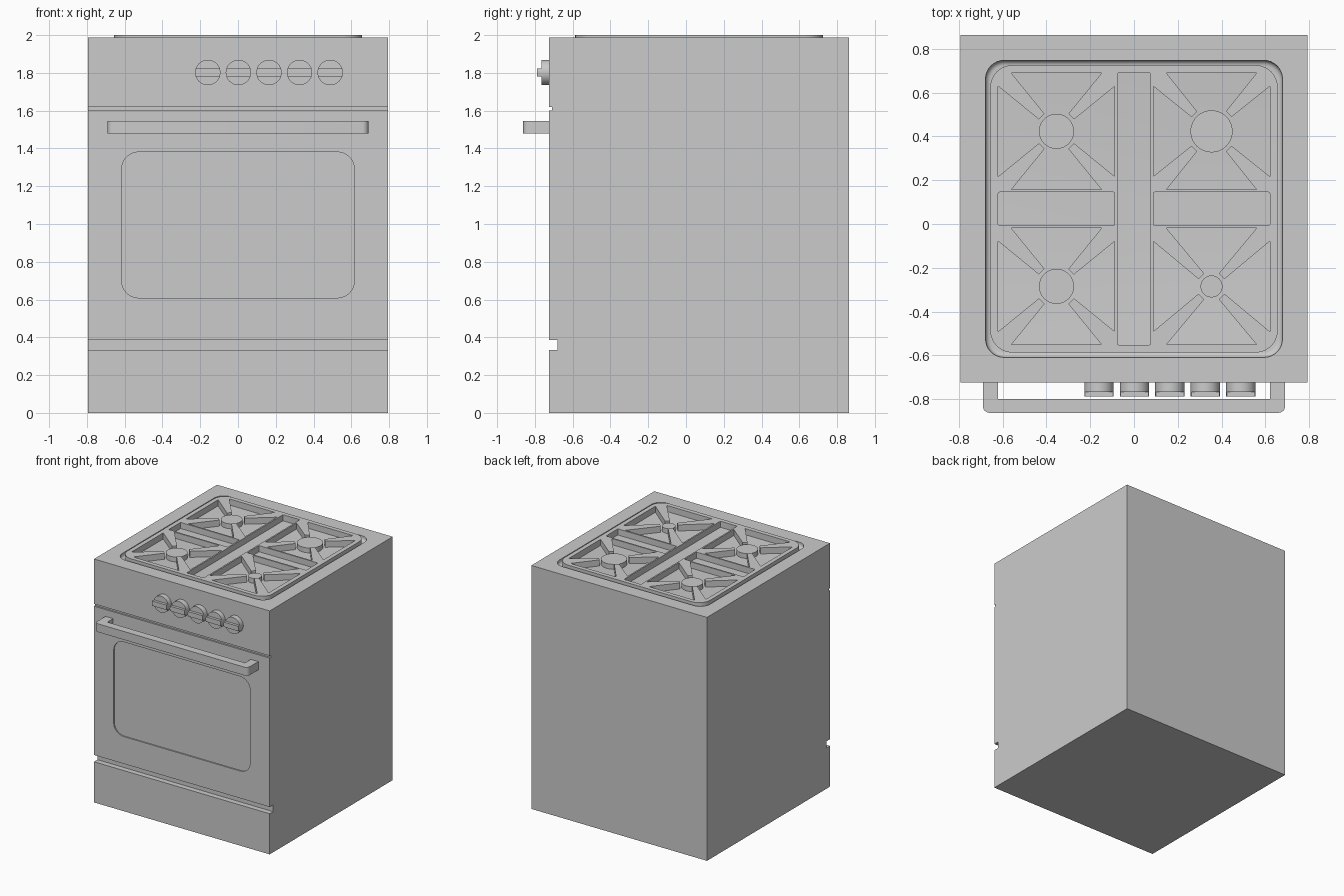
import bpy, bmesh, math
from mathutils import Vector

if "Cube" in bpy.data.objects:
    bpy.data.objects.remove(bpy.data.objects["Cube"])

HALF, TOP, FRONT, BACK = 0.793, 1.987, -0.724, 0.862
HOB_Y, FLOOR = 0.069, 1.95


def arc(cx, cy, r, a0, a1, n):
    return [(cx + r * math.cos(math.radians(a0 + (a1 - a0) * i / n)),
             cy + r * math.sin(math.radians(a0 + (a1 - a0) * i / n))) for i in range(n + 1)]


def rounded(cx, cy, hx, hy, r, n=8):
    pts = []
    for sx, sy, a in ((1, 1, 0), (-1, 1, 90), (-1, -1, 180), (1, -1, 270)):
        pts += arc(cx + sx * (hx - r), cy + sy * (hy - r), r, a, a + 90, n)
    return pts


def circle(cx, cy, r, n=40):
    return arc(cx, cy, r, 0, 360, n)[:-1]


def loft(name, rings, axis):
    """Closed solid through 2D rings [(points, position along axis), ...]."""
    place = {'X': lambda a, b, d: (d, a, b), 'Y': lambda a, b, d: (a, d, b),
             'Z': lambda a, b, d: (a, b, d)}[axis]
    bm = bmesh.new()
    loops = [[bm.verts.new(place(a, b, d)) for a, b in pts] for pts, d in rings]
    for lo, hi in zip(loops, loops[1:]):
        for i in range(len(lo)):
            j = (i + 1) % len(lo)
            bm.faces.new((lo[i], lo[j], hi[j], hi[i]))
    bm.faces.new(loops[0])
    bm.faces.new(loops[-1])
    bmesh.ops.recalc_face_normals(bm, faces=bm.faces)
    me = bpy.data.meshes.new(name)
    bm.to_mesh(me)
    bm.free()
    ob = bpy.data.objects.new(name, me)
    bpy.context.collection.objects.link(ob)
    return ob


def prism(name, pts, d0, d1, axis):
    return loft(name, [(pts, d0), (pts, d1)], axis)


def activate(ob):
    bpy.ops.object.select_all(action='DESELECT')
    ob.select_set(True)
    bpy.context.view_layer.objects.active = ob


def smooth(ob):
    activate(ob)
    bpy.ops.object.shade_smooth_by_angle(angle=math.radians(30))


def cut(ob, cutter):
    cutter.hide_render = True
    activate(ob)
    mod = ob.modifiers.new('cut', 'BOOLEAN')
    mod.operation, mod.solver, mod.object = 'DIFFERENCE', 'EXACT', cutter
    bpy.ops.object.modifier_apply(modifier=mod.name)
    bpy.data.objects.remove(cutter)


# Body: side profile with the two front grooves
profile = [(FRONT, 0), (BACK, 0), (BACK, TOP), (FRONT, TOP),
           (FRONT, 1.62), (-0.71, 1.62), (-0.71, 1.602), (FRONT, 1.602),
           (FRONT, 0.387), (-0.68, 0.387), (-0.68, 0.332), (FRONT, 0.332)]
body = prism('body', profile, -HALF, HALF, 'X')

# Shallow oven window recess
cut(body, prism('window_cutter', rounded(0, 0.995, 0.616, 0.386, 0.09), FRONT - 0.05, FRONT + 0.01, 'Y'))

# Hob well with a filleted floor
rings = [(rounded(0, HOB_Y, 0.678, 0.678, 0.085), TOP + 0.05)]
for i in range(6):
    t = math.radians(i * 18)
    e = 0.025 * (1 - math.cos(t))
    rings.append((rounded(0, HOB_Y, 0.678 - e, 0.678 - e, 0.085 - e),
                  FLOOR + 0.025 * (1 - math.sin(t))))
cut(body, loft('well_cutter', rings, 'Z'))
smooth(body)

# Burner layout: x, y, radius
S = 0.354
burners = [(-S, HOB_Y + S, 0.08), (S, HOB_Y + S, 0.096),
           (-S, HOB_Y - S, 0.08), (S, HOB_Y - S, 0.05)]


def burner_hole(cx, cy, r):
    """Square opening with a tapered finger reaching in from each corner."""
    h, k, w = 0.266, 0.206, 0.018
    pts = []
    for q in range(4):
        a = math.radians(45 + 90 * q)
        radial, side = Vector((math.cos(a), math.sin(a))), Vector((-math.sin(a), math.cos(a)))
        tip = radial * (r + 0.015)
        turn = [Vector((h, k)), tip - side * w, tip + side * w, Vector((k, h))]
        c, s = round(math.cos(math.pi / 2 * q)), round(math.sin(math.pi / 2 * q))
        for i in (0, 3):
            x, y = turn[i]
            turn[i] = Vector((c * x - s * y, s * x + c * y))
        pts += [(cx + p.x, cy + p.y) for p in turn]
    return pts


# Grate: filled outline with openings
outlines = [rounded(0, HOB_Y, 0.656, 0.656, 0.1),
            rounded(0, HOB_Y, 0.076, 0.621, 0.006, 2)]
outlines += [rounded(s * S, HOB_Y, 0.266, 0.076, 0.006, 2) for s in (-1, 1)]
outlines += [burner_hole(*b) for b in burners]
curve = bpy.data.curves.new('grate', 'CURVE')
curve.dimensions, curve.fill_mode = '2D', 'BOTH'
curve.extrude = (2.0 - FLOOR) / 2
for pts in outlines:
    sp = curve.splines.new('POLY')
    sp.points.add(len(pts) - 1)
    for p, (x, y) in zip(sp.points, pts):
        p.co = (x, y, 0, 1)
    sp.use_cyclic_u = True
grate = bpy.data.objects.new('grate', curve)
grate.location.z = (2.0 + FLOOR) / 2
bpy.context.collection.objects.link(grate)
activate(grate)
bpy.ops.object.convert(target='MESH')
smooth(bpy.context.object)

# Burner caps
for i, (x, y, r) in enumerate(burners):
    smooth(prism(f'burner_{i + 1}', circle(x, y, r), FLOOR - 0.005, 1.99, 'Z'))

# Control knobs: disc plus a raised grip bar
R, a = 0.067, math.degrees(math.asin(0.02 / 0.067))
for i in range(5):
    x = -0.16 + i * 0.162
    smooth(prism(f'knob_{i + 1}', circle(x, 1.802, R), FRONT + 0.005, -0.766, 'Y'))
    grip = arc(x, 1.802, R, -a, a, 4) + arc(x, 1.802, R, 180 - a, 180 + a, 4)
    smooth(prism(f'knob_grip_{i + 1}', grip, -0.76, -0.788, 'Y'))

# Door handle: U shape seen from above with rounded outer corners
handle = ([(-0.69, FRONT + 0.005)] + arc(-0.66, -0.832, 0.03, 180, 270, 6)
          + arc(0.66, -0.832, 0.03, 270, 360, 6)
          + [(0.69, FRONT + 0.005), (0.622, FRONT + 0.005), (0.622, -0.798),
             (-0.622, -0.798), (-0.622, FRONT + 0.005)])
smooth(prism('door_handle', handle, 1.478, 1.546, 'Z'))
